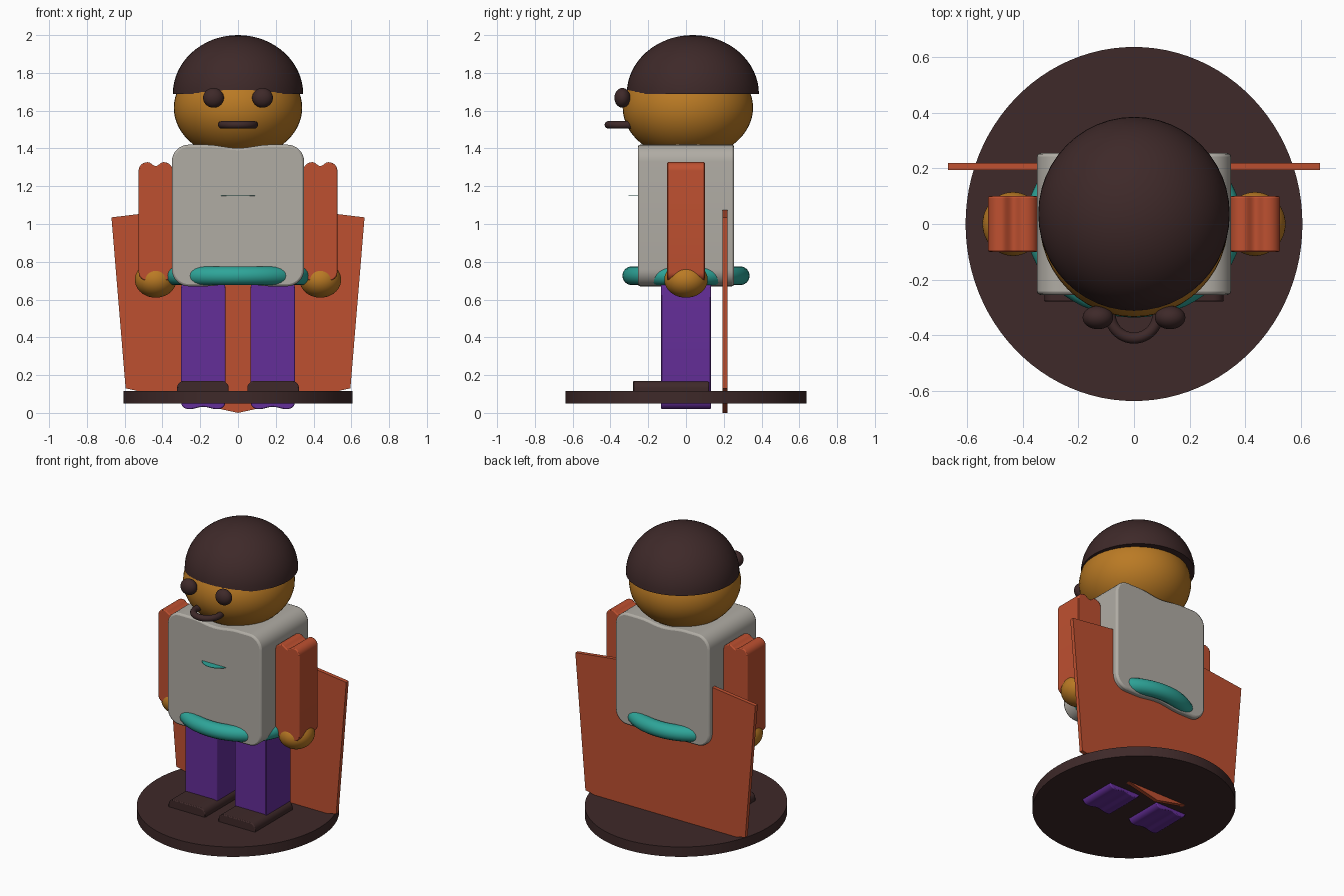
import bpy
import bmesh
from math import sin, cos, pi, radians
from mathutils import Matrix

cube = bpy.data.objects.get("Cube")
if cube:
    bpy.data.objects.remove(cube, do_unlink=True)


def material(name, *rgb):
    linear = [(c / 255 / 12.92) if c < 11 else ((c / 255 + 0.055) / 1.055) ** 2.4 for c in rgb]
    m = bpy.data.materials.new(name)
    m.use_nodes = True
    m.diffuse_color = (*linear, 1)
    m.node_tree.nodes["Principled BSDF"].inputs["Base Color"].default_value = (*linear, 1)
    return m


DARK = material("dark brown", 62, 41, 41)
SKIN = material("golden skin", 186, 122, 36)
RUST = material("rust orange", 190, 80, 48)
GREY = material("warm grey", 176, 172, 164)
PURPLE = material("purple", 100, 46, 152)
TEAL = material("teal", 46, 165, 153)


def finish(name, bm, mat, bevel=0):
    bmesh.ops.recalc_face_normals(bm, faces=bm.faces)
    me = bpy.data.meshes.new(name)
    bm.to_mesh(me)
    bm.free()
    me.materials.append(mat)
    ob = bpy.data.objects.new(name, me)
    bpy.context.collection.objects.link(ob)
    bpy.ops.object.select_all(action='DESELECT')
    ob.select_set(True)
    bpy.context.view_layer.objects.active = ob
    bpy.ops.object.shade_smooth_by_angle(angle=radians(35))
    if bevel:
        mod = ob.modifiers.new("soft_edges", 'BEVEL')
        mod.width, mod.segments = bevel, 2
        mod.limit_method, mod.angle_limit = 'ANGLE', radians(60)
    return ob


def ellipsoid(name, centre, radii, mat, half=False):
    bm = bmesh.new()
    bmesh.ops.create_uvsphere(bm, u_segments=48, v_segments=32, radius=1)
    if half:
        geom = bm.verts[:] + bm.edges[:] + bm.faces[:]
        bmesh.ops.bisect_plane(bm, geom=geom, plane_co=(0, 0, 0), plane_no=(0, 0, 1),
                               clear_inner=True, dist=1e-4)
        bmesh.ops.holes_fill(bm, edges=[e for e in bm.edges if e.is_boundary])
    bm.transform(Matrix.Translation(centre) @ Matrix.Diagonal((*radii, 1)))
    return finish(name, bm, mat)


def disc(name, centre, rx, ry, depth, mat):
    bm = bmesh.new()
    bmesh.ops.create_cone(bm, cap_ends=True, segments=96, radius1=1, radius2=1, depth=depth)
    bm.transform(Matrix.Translation(centre) @ Matrix.Diagonal((rx, ry, 1, 1)))
    return finish(name, bm, mat)


def ring(name, centre, rx, ry, tube, mat):
    """Horizontal elliptical tube."""
    bm = bmesh.new()
    n, k = 64, 16
    loops = []
    for i in range(n):
        a = 2 * pi * i / n
        loop = []
        for j in range(k):
            b = 2 * pi * j / k
            loop.append(bm.verts.new((centre[0] + cos(a) * (rx + tube * cos(b)),
                                      centre[1] + sin(a) * (ry + tube * cos(b)),
                                      centre[2] + tube * sin(b))))
        loops.append(loop)
    for i in range(n):
        p, q = loops[i], loops[(i + 1) % n]
        for j in range(k):
            bm.faces.new((p[j], q[j], q[(j + 1) % k], p[(j + 1) % k]))
    return finish(name, bm, mat)


def extrude_profile(name, points, y0, y1, mat, bevel=0):
    bm = bmesh.new()
    face = bm.faces.new([bm.verts.new((x, y0, z)) for x, z in points])
    moved = bmesh.ops.extrude_face_region(bm, geom=[face], use_keep_orig=True)["geom"]
    verts = [g for g in moved if isinstance(g, bmesh.types.BMVert)]
    bmesh.ops.translate(bm, verts=verts, vec=(0, y1 - y0, 0))
    return finish(name, bm, mat, bevel)


def soft_block(cx, half, z0, z1, r, dip=0, span=0.1):
    """Rounded rectangle whose top and bottom edges sag in the middle."""
    pts = []
    mid = (z0 + z1) / 2
    for side in (1, -1):
        upper = []
        for i in range(9):
            a = pi / 2 * i / 8
            upper.append((half - r + r * cos(a), (z1 - z0) / 2 - r + r * sin(a)))
        if dip:
            for i in range(13):
                t = 1 - i / 6
                upper.append((span * t, (z1 - z0) / 2 - dip * (1 + cos(pi * t)) / 2))
        for i in range(9):
            a = pi / 2 * (1 + i / 8)
            upper.append((-half + r + r * cos(a), (z1 - z0) / 2 - r + r * sin(a)))
        pts += [(cx + side * x, mid + side * z) for x, z in upper]
    return pts


# Stand
disc("base", (0, 0, 0.082), 0.607, 0.638, 0.066, DARK)

# Body and belt
extrude_profile("torso", soft_block(0, 0.35, 0.67, 1.42, 0.09, 0.018, 0.17),
                -0.255, 0.255, GREY, 0.012)
ring("belt", (0, 0, 0.726), 0.34, 0.287, 0.05, TEAL)
disc("chest_badge", (0, -0.2, 1.15), 0.105, 0.105, 0.003, TEAL)

# Limbs, mirrored
for side, s in (("left", 1), ("right", -1)):
    extrude_profile(side + "_arm", soft_block(s * 0.436, 0.09, 0.7, 1.327, 0.045, 0.02, 0.04),
                    -0.1, 0.1, RUST, 0.006)
    ellipsoid(side + "_hand", (s * 0.436, 0, 0.705), (0.11, 0.115, 0.095), SKIN)
    extrude_profile(side + "_leg", soft_block(s * 0.184, 0.118, 0.02, 0.7, 0.04, 0.012, 0.07),
                    -0.132, 0.132, PURPLE, 0.006)
    extrude_profile(side + "_shoe", soft_block(s * 0.186, 0.137, 0.06, 0.17, 0.04),
                    -0.28, 0.122, DARK, 0.006)
    ellipsoid(side + "_eye", (s * 0.13, -0.337, 1.668), (0.055, 0.042, 0.052), DARK)

# Head
ellipsoid("head", (0, 0.01, 1.615), (0.34, 0.345, 0.27), SKIN)
ellipsoid("hair", (0, 0.036, 1.688), (0.345, 0.35, 0.312), DARK, half=True)
ring("mouth", (0, -0.325, 1.525), 0.086, 0.086, 0.02, DARK)

# Cape panel with a pointed hem
half_cape = [(0.595, 0.13), (0.67, 1.035), (0.3, 1.08)]
outline = [(0, 0)] + half_cape + [(-x, z) for x, z in reversed(half_cape)]
extrude_profile("cape", outline, 0.194, 0.22, RUST)
